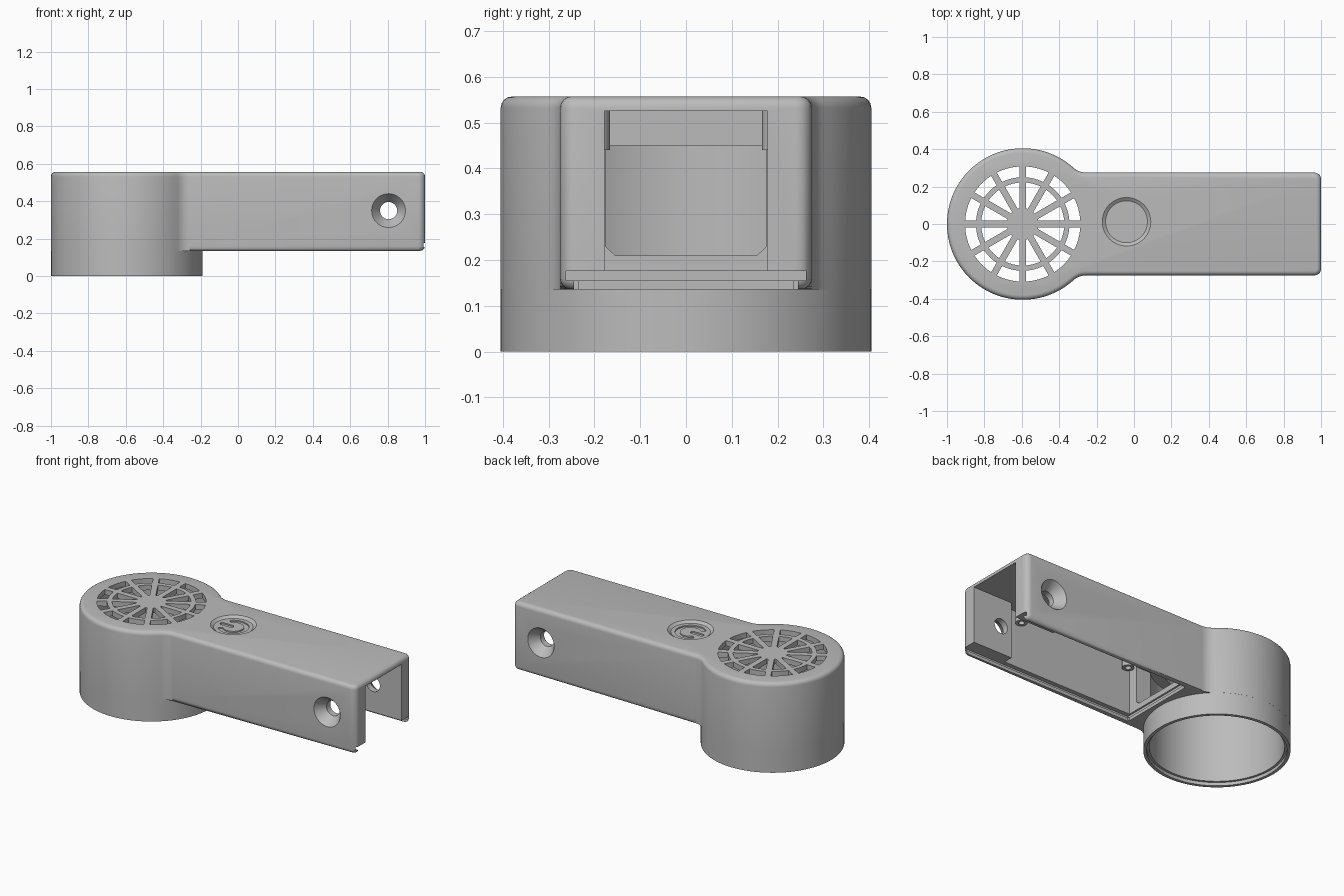
import bpy, bmesh
from math import sin, cos, pi, sqrt, asin, atan2
from mathutils import Matrix, Vector

if "Cube" in bpy.data.objects:
    bpy.data.objects.remove(bpy.data.objects["Cube"])

HEAD_X, HEAD_R = -0.595, 0.405
HALF_W, TOP, BASE, ROOF = 0.275, 0.557, 0.135, 0.525
NECK_R, CORNER_R, EDGE_R = 0.1, 0.035, 0.025

grey = bpy.data.materials.new("plain_grey")
grey.use_nodes = True
grey.diffuse_color = (0.5, 0.5, 0.5, 1)
grey.node_tree.nodes["Principled BSDF"].inputs["Base Color"].default_value = (0.5, 0.5, 0.5, 1)


def arc(cx, cy, r, a0, a1, n):
    return [(cx + r * cos(a0 + (a1 - a0) * i / n), cy + r * sin(a0 + (a1 - a0) * i / n))
            for i in range(n + 1)]


def add_prism(bm, pts, z0, z1):
    face = bm.faces.new([bm.verts.new((x, y, z0)) for x, y in pts])
    ext = bmesh.ops.extrude_face_region(bm, geom=[face])["geom"]
    bmesh.ops.translate(bm, verts=[v for v in ext if isinstance(v, bmesh.types.BMVert)],
                        vec=(0, 0, z1 - z0))


def finish(name, bm):
    bmesh.ops.recalc_face_normals(bm, faces=bm.faces)
    mesh = bpy.data.meshes.new(name)
    bm.to_mesh(mesh)
    bm.free()
    mesh.materials.append(grey)
    ob = bpy.data.objects.new(name, mesh)
    bpy.context.collection.objects.link(ob)
    return ob


def prisms(name, outlines, z0, z1):
    bm = bmesh.new()
    for pts in outlines:
        add_prism(bm, pts, z0, z1)
    return finish(name, bm)


def box(name, x0, x1, half_y, z0, z1):
    return prisms(name, [[(x0, -half_y), (x1, -half_y), (x1, half_y), (x0, half_y)]], z0, z1)


def cone(name, r0, r1, start, end, seg=64):
    start, end = Vector(start), Vector(end)
    bm = bmesh.new()
    turn = (end - start).to_track_quat("Z", "Y").to_matrix().to_4x4()
    bmesh.ops.create_cone(bm, cap_ends=True, segments=seg, radius1=r0, radius2=r1,
                          depth=(end - start).length,
                          matrix=Matrix.Translation((start + end) / 2) @ turn)
    return finish(name, bm)


def sector(cx, cy, r0, r1, a0, a1, pad=0.0, n=6):
    # Ring sector whose straight sides keep a constant distance from the radii
    p0, p1 = asin(pad / r0), asin(pad / r1)
    return arc(cx, cy, r1, a0 + p1, a1 - p1, n) + arc(cx, cy, r0, a1 - p0, a0 + p0, n)


# Body outline: round head, concave neck, straight handle
neck_y = HALF_W + NECK_R
neck_x = HEAD_X + sqrt((HEAD_R + NECK_R) ** 2 - neck_y ** 2)
touch = atan2(neck_y, neck_x - HEAD_X)
corner = arc(1 - CORNER_R, HALF_W - CORNER_R, CORNER_R, 0, pi / 2, 5)
neck = arc(neck_x, neck_y, NECK_R, -pi / 2, touch - pi, 8)
half = corner + neck + arc(HEAD_X, 0, HEAD_R, touch, pi, 36)[1:]
outline = half + [(x, -y) for x, y in reversed(half[:-1])]

bm = bmesh.new()
add_prism(bm, outline, BASE, TOP)


def on_rim(e):
    a, b = (v.co for v in e.verts)
    if abs(a.z - b.z) > 0.01:
        return False
    return a.z > 0.5 or min(a.x, b.x) > neck_x - 0.005


bmesh.ops.bevel(bm, geom=[e for e in bm.edges if on_rim(e)], offset=EDGE_R, segments=4,
                profile=0.5, affect="EDGES", clamp_overlap=False)
body = finish("housing", bm)


def boolean(tool, operation="DIFFERENCE"):
    mod = body.modifiers.new(tool.name, "BOOLEAN")
    mod.operation, mod.solver, mod.object = operation, "EXACT", tool
    tool.hide_render = True
    bpy.context.view_layer.update()
    result = bpy.data.meshes.new_from_object(
        body.evaluated_get(bpy.context.evaluated_depsgraph_get()))
    body.modifiers.clear()
    body.data = result
    bpy.data.objects.remove(tool)


# Lower collar of the head
boolean(cone("collar", HEAD_R - 0.0004, HEAD_R - 0.0004, (HEAD_X, 0, 0), (HEAD_X, 0, 0.3), 96), "UNION")

# Hollow head with a stepped bottom rim
boolean(cone("head_hollow", 0.372, 0.372, (HEAD_X, 0, -0.1), (HEAD_X, 0, ROOF), 96))
boolean(cone("rim_step", 0.386, 0.386, (HEAD_X, 0, -0.1), (HEAD_X, 0, 0.02), 96))

# Hollow handle: wide bay, narrow end bay, cover opening and cover groove
boolean(box("wide_bay", -0.165, 0.73, 0.235, 0.1, ROOF))
boolean(box("end_bay", 0.7, 1.1, 0.178, 0.1, ROOF))
boolean(box("cover_opening", -0.16, 1.1, 0.245, 0.1, 0.165))
boolean(box("cover_groove", -0.175, 1.1, 0.262, 0.155, 0.176))

# Passage from handle to head, with chamfered lower corners
passage = [(-0.176, 0.45), (-0.176, 0.23), (-0.155, 0.21),
           (0.155, 0.21), (0.176, 0.23), (0.176, 0.45)]
tool = prisms("passage", [passage], 0, 0.35)
tool.data.transform(Matrix(((0, 0, 1, -0.4), (1, 0, 0, 0), (0, 1, 0, 0), (0, 0, 0, 1))))
boolean(tool)

# Grille slots
slots = []
for i in range(12):
    a = i * pi / 6
    for r0, r1 in ((0.085, 0.222), (0.25, 0.308)):
        slots.append(sector(HEAD_X, 0, r0, r1, a, a + pi / 6, 0.0175))
boolean(prisms("grille_slots", slots, 0.48, 0.6))

# Dished button with an engraved open ring and bar
BX, BY = -0.04, 0.012
boolean(cone("button_dish", 0.112, 0.142, (BX, BY, 0.544), (BX, BY, 0.566)))
bar = arc(BX - 0.015, BY, 0.014, -pi / 2, pi / 2, 6) + arc(BX - 0.075, BY, 0.014, pi / 2, 1.5 * pi, 6)
ring = sector(BX, BY, 0.06, 0.088, -0.77 * pi, 0.77 * pi, 0, 32)
boolean(prisms("button_engraving", [bar, ring], 0.536, 0.6))

# Countersunk screw holes through both side walls
HX, HZ = 0.805, 0.35
boolean(cone("screw_hole", 0.046, 0.046, (HX, -0.4, HZ), (HX, 0.4, HZ), 40))
for s in (-1, 1):
    boolean(cone("countersink", 0.046, 0.098, (HX, s * 0.215, HZ), (HX, s * 0.285, HZ), 40))


def smooth(ob):
    bpy.ops.object.select_all(action="DESELECT")
    ob.select_set(True)
    bpy.context.view_layer.objects.active = ob
    bpy.ops.object.shade_smooth_by_angle(angle=0.52)


smooth(body)

# Hollow screw posts hanging from the handle roof
for x, place in ((0.64, "end"), (-0.125, "neck")):
    for s, side in ((1, "left"), (-1, "right")):
        bm = bmesh.new()
        bmesh.ops.create_cone(bm, cap_ends=True, segments=24, radius1=0.034, radius2=0.034,
                              depth=0.09, matrix=Matrix.Translation((x, s * 0.2, 0.485)))
        bm.normal_update()
        low = [f for f in bm.faces if f.normal.z < -0.9]
        bmesh.ops.inset_region(bm, faces=low, thickness=0.017)
        core = bmesh.ops.extrude_face_region(bm, geom=low)["geom"]
        bmesh.ops.delete(bm, geom=low, context="FACES")
        bmesh.ops.translate(bm, verts=[v for v in core if isinstance(v, bmesh.types.BMVert)],
                            vec=(0, 0, 0.06))
        smooth(finish(f"screw_post_{place}_{side}", bm))
